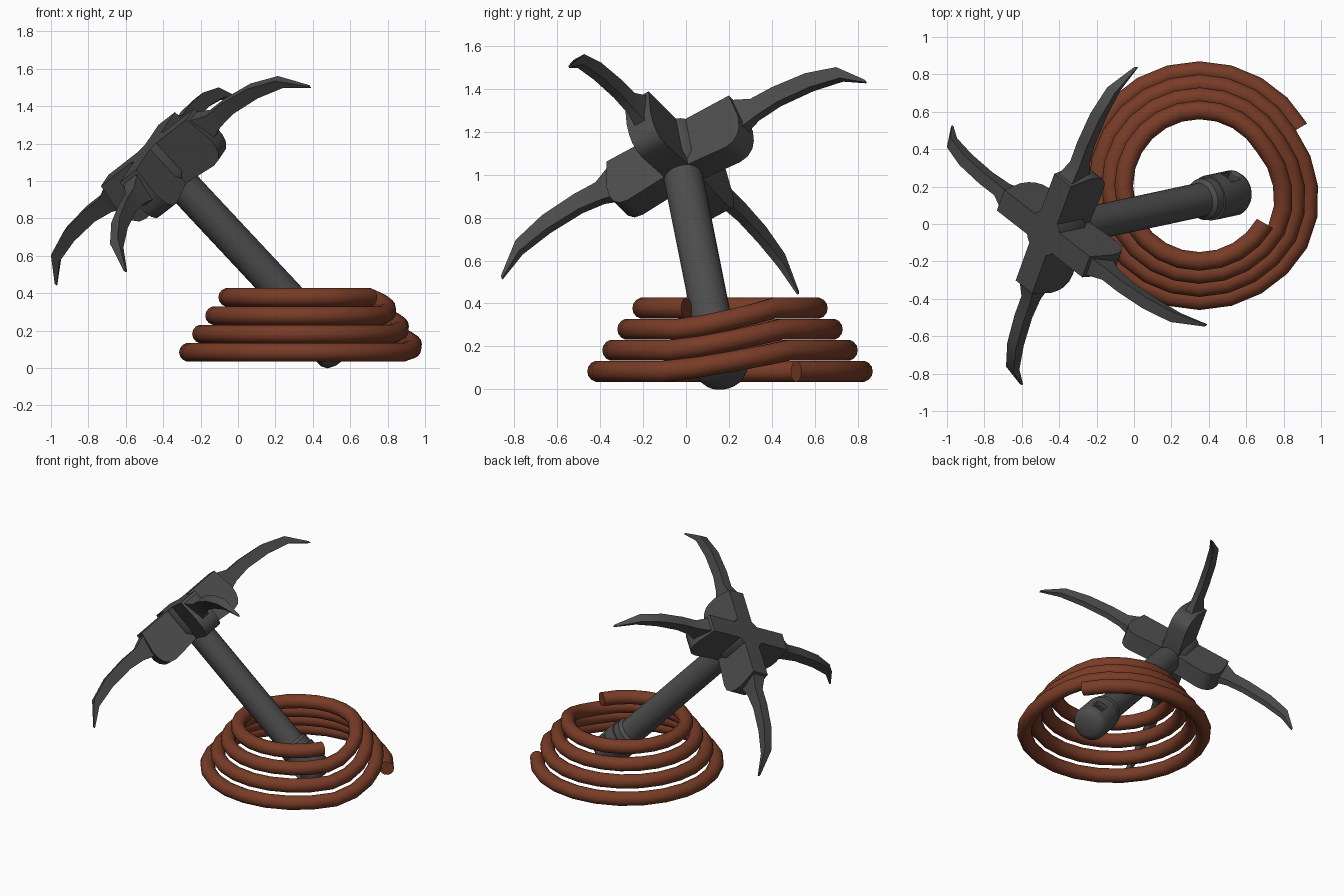
import bpy, bmesh
from math import cos, sin, pi, radians
from mathutils import Vector, Matrix

if "Cube" in bpy.data.objects:
    bpy.data.objects.remove(bpy.data.objects["Cube"])


def material(name, rgb):
    m = bpy.data.materials.new(name)
    m.use_nodes = True
    m.diffuse_color = (*rgb, 1)
    m.node_tree.nodes["Principled BSDF"].inputs["Base Color"].default_value = (*rgb, 1)
    return m


iron = material("dark_iron", (0.075, 0.075, 0.075))
hemp = material("brown_rope", (0.19, 0.045, 0.02))


def loft(name, rings, mat, frame=Matrix()):
    """Skin a list of equal-length point rings and cap both ends."""
    bm = bmesh.new()
    loops = [[bm.verts.new(frame @ Vector(p)) for p in ring] for ring in rings]
    n = len(loops[0])
    for a, b in zip(loops, loops[1:]):
        for i in range(n):
            j = (i + 1) % n
            bm.faces.new((a[i], a[j], b[j], b[i]))
    bm.faces.new(loops[0])
    bm.faces.new(loops[-1])
    bmesh.ops.recalc_face_normals(bm, faces=bm.faces)
    mesh = bpy.data.meshes.new(name)
    bm.to_mesh(mesh)
    bm.free()
    mesh.materials.append(mat)
    ob = bpy.data.objects.new(name, mesh)
    bpy.context.collection.objects.link(ob)
    activate(ob)
    bpy.ops.object.shade_smooth_by_angle(angle=radians(35))
    return ob


def activate(ob):
    bpy.ops.object.select_all(action='DESELECT')
    ob.select_set(True)
    bpy.context.view_layer.objects.active = ob


def turned(name, profile, sides=24):
    """Round part along the hook axis from (distance, radius) pairs."""
    rings = [[(r * cos(2 * pi * i / sides), r * sin(2 * pi * i / sides), t)
              for i in range(sides)] for t, r in profile]
    return loft(name, rings, iron, hook)


# Hook frame: origin at the crown, local z runs down the shaft
down = Vector((0.676, 0.145, -0.723)).normalized()
side = Vector((0.673, -0.527, 0.525))
side = (side - down * side.dot(down)).normalized()
hook = Matrix((side, down.cross(side), down)).transposed().to_4x4()
hook.translation = (-0.485, -0.051, 1.18)

# Shaft and hub
turned("shaft", [(0.05, 0.092), (1.4, 0.092)])
turned("hub", [(0, 0.12), (0.2, 0.12), (0.24, 0.092)])
turned("collar", [(1.24, 0.092), (1.26, 0.112), (1.32, 0.112)])

# End cap with a slot for the rope
cap = turned("end_cap", [(1.31, 0.122), (1.505, 0.122), (1.535, 0.105), (1.552, 0.07)])
slot = loft("slot_cutter", [[(x * 0.04, y, 1.43 + t * 0.038) for x, t in
                             ((-1, -1), (1, -1), (1, 1), (-1, 1))]
                            for y in (-0.2, 0.2)], iron, hook)
cut = cap.modifiers.new("slot", 'BOOLEAN')
cut.operation = 'DIFFERENCE'
cut.object = slot
activate(cap)
bpy.ops.object.modifier_apply(modifier="slot")
bpy.data.objects.remove(slot)

# Four arms: a rounded block and a curved tapering claw
block = [(0.05, 0.0), (0.34, 0.0), (0.365, 0.15), (0.36, 0.21), (0.345, 0.25),
         (0.315, 0.28), (0.27, 0.29), (0.05, 0.27)]
# claw stations: radius, outer drop, inner drop, half width
claw = [(0.33, 0.015, 0.19, 0.055), (0.43, 0.055, 0.155, 0.035),
        (0.55, 0.055, 0.14, 0.035), (0.73, 0.077, 0.155, 0.034),
        (0.89, 0.135, 0.195, 0.03), (1.01, 0.275, 0.29, 0.008)]
for k in range(4):
    frame = hook @ Matrix.Rotation(k * pi / 2, 4, 'Z')
    loft(f"arm_block_{k + 1}", [[(r, w, s) for r, s in block] for w in (-0.066, 0.066)],
         iron, frame)
    loft(f"claw_{k + 1}", [[(r, -w, a), (r, w, a), (r, w * 0.55, b), (r, -w * 0.55, b)]
                           for r, a, b, w in claw], iron, frame)

# Coiled rope: flat rings joined by a rising step on the left side
rings = []
for deg in range(30, 4 * 360 - 30 + 1, 15):
    turn, rest = divmod(deg - 30, 360)
    level = turn + max(0, (rest - 305) / 55)
    level = min(level, 3)
    radius, height = 0.615 - 0.07 * level, 0.084 + 0.098 * level
    a = radians(deg)
    rings.append([(0.35 + cos(a) * (radius + 0.05 * cos(q)),
                   0.205 + sin(a) * (radius + 0.05 * cos(q)),
                   height + 0.05 * sin(q)) for q in (2 * pi * i / 14 for i in range(14))])
loft("rope_coil", rings, hemp)
